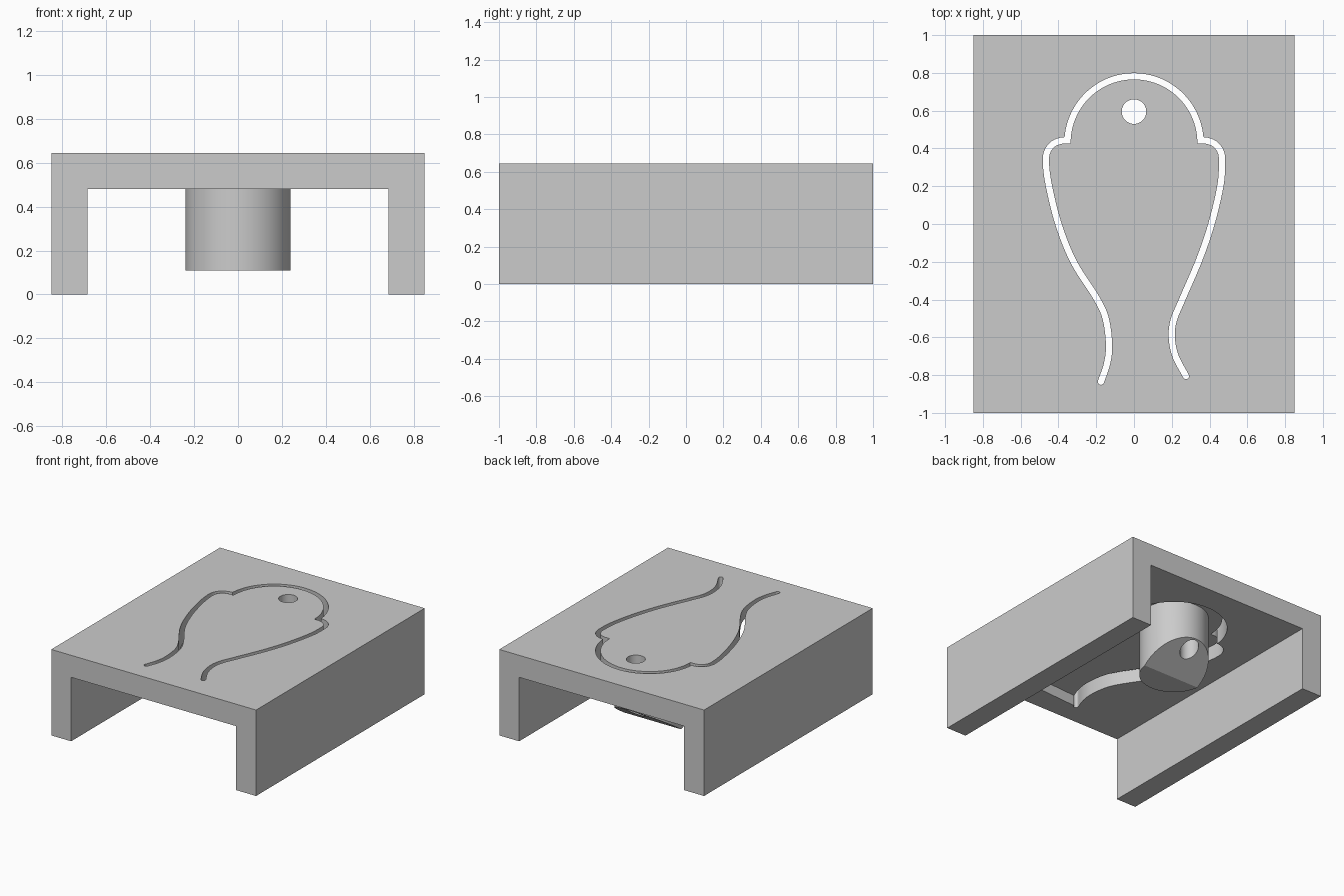
import bpy, bmesh
from math import sin, cos, pi, radians
from mathutils import Vector

default = bpy.data.objects.get("Cube")
if default:
    bpy.data.objects.remove(default, do_unlink=True)

grey = bpy.data.materials.new("plain_grey")
grey.use_nodes = True
grey.diffuse_color = (0.6, 0.6, 0.6, 1)
grey.node_tree.nodes["Principled BSDF"].inputs["Base Color"].default_value = (0.6, 0.6, 0.6, 1)

TOP, UNDER, FLAP = 0.645, 0.48, 0.56   # plate top, plate underside, tongue underside
HALF_SLOT = 0.0165


def prism(name, outline, offset, cut=None):
    """Extrude a closed outline by an offset; optionally slice it with a plane."""
    bm = bmesh.new()
    face = bm.faces.new([bm.verts.new(p) for p in outline])
    out = bmesh.ops.extrude_face_region(bm, geom=[face])
    verts = [v for v in out["geom"] if isinstance(v, bmesh.types.BMVert)]
    bmesh.ops.translate(bm, verts=verts, vec=offset)
    if cut:
        geom = bm.verts[:] + bm.edges[:] + bm.faces[:]
        res = bmesh.ops.bisect_plane(bm, geom=geom, plane_co=cut[0],
                                     plane_no=cut[1], clear_outer=True)
        rim = [e for e in res["geom_cut"] if isinstance(e, bmesh.types.BMEdge)]
        bmesh.ops.edgeloop_fill(bm, edges=rim)
    bmesh.ops.recalc_face_normals(bm, faces=bm.faces[:])
    mesh = bpy.data.meshes.new(name)
    bm.to_mesh(mesh)
    bm.free()
    mesh.materials.append(grey)
    obj = bpy.data.objects.new(name, mesh)
    bpy.context.collection.objects.link(obj)
    return obj


def combine(target, tool, operation):
    """Apply a boolean and discard the tool."""
    tool.hide_render = True
    mod = target.modifiers.new(operation, "BOOLEAN")
    mod.operation, mod.object, mod.solver = operation, tool, "EXACT"
    bpy.context.view_layer.objects.active = target
    bpy.ops.object.modifier_apply(modifier=mod.name)
    bpy.data.objects.remove(tool, do_unlink=True)


def arc(centre, radius, start, end, count):
    angles = [start + (end - start) * i / count for i in range(count + 1)]
    return [Vector((centre[0] + radius * cos(a), centre[1] + radius * sin(a))) for a in angles]


def spline(points, steps=6):
    """Smooth path through the points."""
    pts = [Vector(p) for p in points]
    pts = [2 * pts[0] - pts[1]] + pts + [2 * pts[-1] - pts[-2]]
    path = []
    for a, b, c, d in zip(pts, pts[1:], pts[2:], pts[3:]):
        for i in range(steps):
            t = i / steps
            path.append(0.5 * (2 * b + (c - a) * t + (2 * a - 5 * b + 4 * c - d) * t ** 2
                               + (3 * b - a - 3 * c + d) * t ** 3))
    return path + [pts[-2]]


def ribbon(path, round_end):
    """Closed outline of constant width along a path."""
    left, right = [], []
    for i, p in enumerate(path):
        t = (path[min(i + 1, len(path) - 1)] - path[max(i - 1, 0)]).normalized()
        n = Vector((-t.y, t.x)) * HALF_SLOT
        left.append(p + n)
        right.append(p - n)
    cap = []
    if round_end:
        cap = [path[-1] + n * cos(a) + t * HALF_SLOT * sin(a)
               for a in (pi * i / 8 for i in range(1, 8))]
    return left + cap + right[::-1]


def at_height(outline, z):
    return [(p[0], p[1], z) for p in outline]


# Channel-shaped body
half = [(0.85, TOP), (0.85, 0), (0.685, 0), (0.685, UNDER)]
profile = half + [(-x, z) for x, z in reversed(half)]
body = prism("channel_body", [(x, -1, z) for x, z in profile], (0, 2, 0))

# Tongue outline: round head, shoulders and two uneven tails
head = arc((0, 0.43), 0.352, 0, pi, 48)
shoulder = [(0.337, 0.443), (0.385, 0.441), (0.43, 0.422), (0.46, 0.38), (0.466, 0.32)]
left_tail = [(0.457, 0.2), (0.41, 0), (0.345, -0.19), (0.255, -0.4),
             (0.21, -0.51), (0.2, -0.6), (0.22, -0.7), (0.275, -0.805)]
right_tail = [(-0.45, 0.2), (-0.4, 0), (-0.32, -0.2), (-0.2, -0.39),
              (-0.15, -0.5), (-0.132, -0.64), (-0.143, -0.74), (-0.175, -0.835)]
left_path = spline(shoulder + left_tail)
right_path = spline([(-x, y) for x, y in shoulder] + right_tail)

# Recess that thins the tongue from below; it skips the overlap of head and shoulders
pocket = left_path[:2:-1] + head[1:-1] + right_path[3:]
combine(body, prism("pocket_cutter", at_height(pocket, UNDER - 0.1),
                    (0, 0, FLAP - UNDER + 0.1)), "DIFFERENCE")

# Pin under the tongue with a sloped tip
pin = prism("pin", at_height(arc((0, 0.43), 0.24, 0, 2 * pi, 64)[:-1], 0.108),
            (0, 0, 0.49), ((0, 0.4, 0.108), (0, 0.67, -1)))
combine(body, pin, "UNION")

# Slots around the tongue and the hole through the pin
hole = arc((0, 0.595), 0.065, 0, 2 * pi, 40)[:-1]
for name, outline in (("head_slot", ribbon(head, False)),
                      ("left_slot", ribbon(left_path, True)),
                      ("right_slot", ribbon(right_path, True)),
                      ("pin_hole", hole)):
    combine(body, prism(name, at_height(outline, -0.1), (0, 0, 1)), "DIFFERENCE")

bpy.ops.object.select_all(action="DESELECT")
body.select_set(True)
bpy.context.view_layer.objects.active = body
bpy.ops.object.shade_smooth_by_angle(angle=radians(30))
